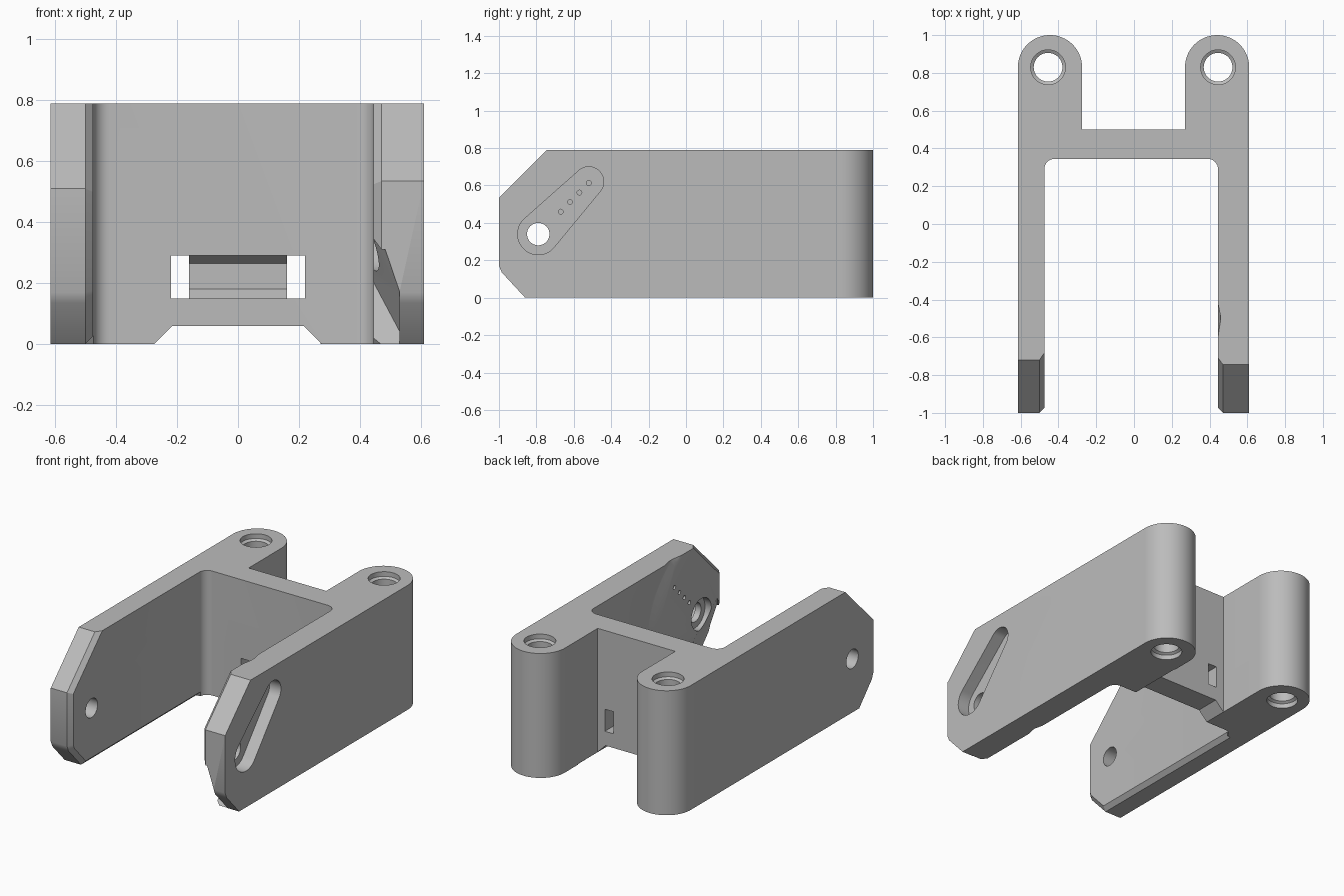
import bpy, bmesh
from math import sin, cos, pi, radians, atan2, acos, hypot

if "Cube" in bpy.data.objects:
    bpy.data.objects.remove(bpy.data.objects["Cube"], do_unlink=True)

grey = bpy.data.materials.new("plain grey")
grey.use_nodes = True
grey.diffuse_color = (0.5, 0.5, 0.5, 1)
grey.node_tree.nodes["Principled BSDF"].inputs["Base Color"].default_value = (0.5, 0.5, 0.5, 1)

H = 0.79                 # height
PY, PZ = -0.79, 0.34     # pivot position on the arms


def place(axis, p, t):
    a, b = p
    return {"x": (t, a, b), "y": (a, t, b), "z": (a, b, t)}[axis]


def solid(name, axis, rings):
    """Loft closed 2D outlines, given as (position along axis, points)."""
    bm = bmesh.new()
    loops = [[bm.verts.new(place(axis, p, t)) for p in pts] for t, pts in rings]
    n = len(loops[0])
    for lo, hi in zip(loops, loops[1:]):
        for i in range(n):
            j = (i + 1) % n
            bm.faces.new((lo[i], lo[j], hi[j], hi[i]))
    bm.faces.new(loops[0])
    bm.faces.new(loops[-1])
    bmesh.ops.recalc_face_normals(bm, faces=bm.faces)
    mesh = bpy.data.meshes.new(name)
    bm.to_mesh(mesh)
    bm.free()
    mesh.materials.append(grey)
    ob = bpy.data.objects.new(name, mesh)
    bpy.context.collection.objects.link(ob)
    return ob


def arc(cx, cy, r, a0, a1, n):
    return [(cx + r * cos(radians(a0 + (a1 - a0) * i / n)),
             cy + r * sin(radians(a0 + (a1 - a0) * i / n))) for i in range(n + 1)]


def circle(cx, cy, r, n=48):
    return arc(cx, cy, r, 0, 360, n)[:-1]


def cut(axis, rings):
    """Subtract a lofted solid from the bracket."""
    tool = solid("cutter", axis, rings)
    tool.hide_render = True
    bpy.context.view_layer.objects.active = body
    mod = body.modifiers.new("cut", "BOOLEAN")
    mod.operation, mod.solver, mod.object = "DIFFERENCE", "EXACT", tool
    bpy.ops.object.modifier_apply(modifier=mod.name)
    bpy.data.objects.remove(tool, do_unlink=True)


def prism(axis, pts, lo, hi):
    cut(axis, [(lo, pts), (hi, pts)])


# Main body: two arms, cross wall and rounded rear lugs
F = 0.055
outline = ([(-0.615, -1), (-0.475, -1)]
           + arc(-0.475 + F, 0.345 - F, F, 180, 90, 8)
           + arc(0.445 - F, 0.345 - F, F, 90, 0, 8)
           + [(0.445, -1), (0.61, -1)]
           + arc(0.44, 0.83, 0.17, 0, 180, 32)
           + [(0.27, 0.5), (-0.275, 0.5)]
           + arc(-0.445, 0.83, 0.17, 0, 180, 32))
body = solid("hinge_bracket", "z", [(0, outline), (H, outline)])

# Clipped corners at the arm tips
for lo, hi, c in ((-0.8, 0, 0.28), (0, 0.8, 0.255)):
    prism("x", [(-1, H - c), (-1 + c, H), (-1 + c, H + 0.2), (-1.2, H + 0.2), (-1.2, H - c)], lo, hi)
    prism("x", [(-1, 0.17), (-0.985, 0.135), (-0.86, 0), (-0.86, -0.2), (-1.2, -0.2), (-1.2, 0.17)], lo, hi)

# Chamfer around the inner edges of the arm tips
bm = bmesh.new()
bm.from_mesh(body.data)
bmesh.ops.dissolve_limit(bm, angle_limit=0.002, verts=bm.verts, edges=bm.edges)


def tip_edge(e):
    a, b = (v.co for v in e.verts)
    for x in (-0.475, 0.445):
        if abs(a.x - x) < 0.002 and abs(b.x - x) < 0.002:
            under = x < 0 and max(a.z, b.z) < 0.01
            return max(a.y, b.y) < -0.7 or under
    return False


bmesh.ops.bevel(bm, geom=[e for e in bm.edges if tip_edge(e)], offset=0.026,
                segments=1, affect="EDGES", clamp_overlap=False)
bm.to_mesh(body.data)
bm.free()

# Vertical lug bores with countersunk ends
for x in (-0.455, 0.445):
    big, small = circle(x, 0.83, 0.092), circle(x, 0.83, 0.076)
    cut("z", [(-0.1, big), (0.03, big), (0.04, small), (H - 0.04, small), (H - 0.03, big), (H + 0.1, big)])

# Relief under the cross wall
prism("y", [(-0.275, 0), (-0.215, 0.06), (0.215, 0.06), (0.275, 0), (0.275, -0.2), (-0.275, -0.2)], 0.2, 0.7)

# Strap passage: two through slits joined by a sloped recess at the front
for x in (-0.19, 0.19):
    prism("y", [(x - 0.03, 0.15), (x + 0.03, 0.15), (x + 0.03, 0.29), (x - 0.03, 0.29)], 0.2, 0.7)
prism("x", [(0.2, 0.15), (0.38, 0.15), (0.42, 0.18), (0.42, 0.265), (0.38, 0.29), (0.2, 0.29)], -0.17, 0.17)

# Pivot hole through both arms
prism("x", circle(PY, PZ, 0.06), -0.8, 0.8)

# Lever pocket on the outside of the left arm: hull of two circles
TY, TZ, R0, R1 = -0.52, 0.62, 0.11, 0.08
aim = atan2(TZ - PZ, TY - PY) * 180 / pi
spread = acos((R0 - R1) / hypot(TY - PY, TZ - PZ)) * 180 / pi
lever = (arc(TY, TZ, R1, aim - spread, aim + spread, 20)
         + arc(PY, PZ, R0, aim + spread, aim + 360 - spread, 28))
prism("x", lever, 0.53, 0.8)
for i in range(4):
    prism("x", circle(-0.67 + 0.05 * i, 0.46 + 0.051 * i, 0.013, 12), 0.3, 0.7)

# Inside of the left arm: hub opening, ring groove and lead-in ramp
prism("x", circle(PY, PZ, 0.1), 0.3, 0.49)
ring = [circle(PY, PZ, r, 96) for r in (0.58, 0.545)]
groove = [(0.44, ring[0]), (0.445, ring[0]), (0.457, ring[1])]
inner = [circle(PY, PZ, r, 96) for r in (0.49, 0.525)]
tool = solid("groove_cutter", "x", groove)
core = solid("groove_core", "x", [(0.4, inner[0]), (0.445, inner[0]), (0.457, inner[1]), (0.5, inner[1])])
for target, other in ((tool, core), (body, tool)):
    bpy.context.view_layer.objects.active = target
    m = target.modifiers.new("cut", "BOOLEAN")
    m.operation, m.solver, m.object = "DIFFERENCE", "EXACT", other
    bpy.ops.object.modifier_apply(modifier=m.name)
for ob in (tool, core):
    bpy.data.objects.remove(ob, do_unlink=True)


def ramp(near, far, half=0.15):
    d = (-0.6, -0.8)
    return [(PY + d[0] * s - d[1] * w, PZ + d[1] * s + d[0] * w)
            for s, w in ((near, -half), (far, -half), (far, half), (near, half))]


cut("x", [(0.4, ramp(0.02, 0.6)), (0.445, ramp(0.06, 0.6)), (0.53, ramp(0.26, 0.6))])

# Shading
bpy.ops.object.select_all(action="DESELECT")
body.select_set(True)
bpy.context.view_layer.objects.active = body
bpy.ops.object.shade_smooth_by_angle(angle=radians(25))
